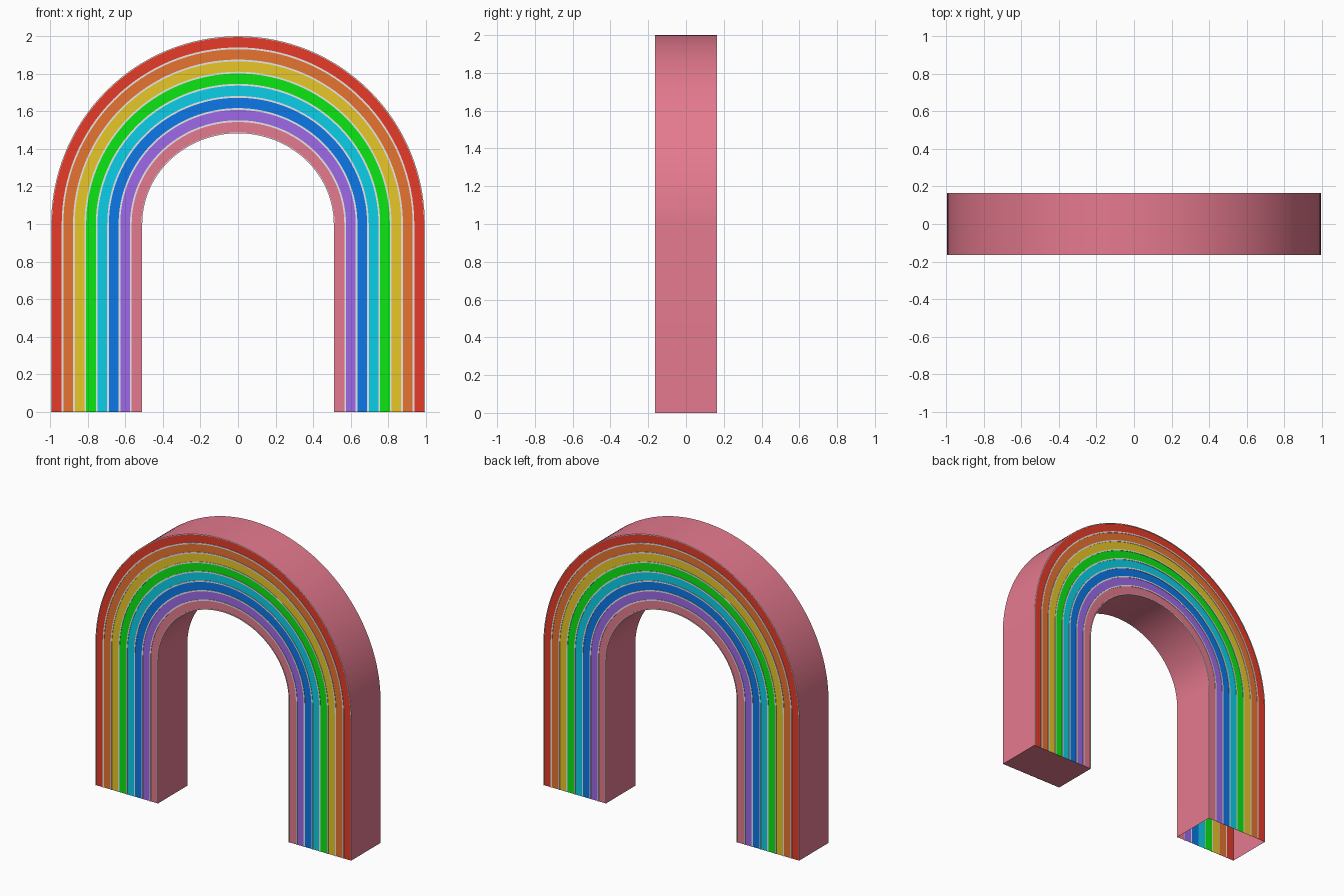
import bpy, bmesh, math

if "Cube" in bpy.data.objects:
    bpy.data.objects.remove(bpy.data.objects["Cube"])

BANDS = 8
SEG = 64
DEPTH = 0.162      # half depth of the body
LINE_TOP = 0.165   # half depth including the thin pale lines
LINE_W = 0.075     # line width, as a fraction of one band


def srgb(r, g, b):
    return [((c / 255 + 0.055) / 1.055) ** 2.4 if c > 10 else c / 255 / 12.92
            for c in (r, g, b)] + [1.0]


COLOURS = [
    ("red", (231, 59, 41)), ("orange", (231, 116, 49)),
    ("yellow", (231, 199, 39)), ("green", (12, 231, 19)),
    ("cyan", (12, 207, 231)), ("blue", (12, 120, 231)),
    ("purple", (158, 105, 231)), ("pink", (229, 122, 143)),
    ("pale_grey", (231, 231, 231)),
]
MATS = []
for name, rgb in COLOURS:
    m = bpy.data.materials.new(name)
    m.diffuse_color = srgb(*rgb)
    m.use_nodes = True
    m.node_tree.nodes["Principled BSDF"].inputs["Base Color"].default_value = m.diffuse_color
    MATS.append(m)
PINK, GREY = 7, 8


def arch(t):
    """Arch outline in (x, z); t = 0 is the outer edge, t = 1 the inner edge."""
    rx, rz = 0.995 - 0.485 * t, 1.0 - 0.517 * t
    pts = [(-rx, 0.0)]
    for i in range(SEG + 1):
        a = math.pi * (1 - i / SEG)
        pts.append((rx * math.cos(a), 1 + rz * math.sin(a)))
    return pts + [(rx, 0.0)]


def row(bm, t, y):
    return [bm.verts.new((x, y, z)) for x, z in arch(t)]


def strip(bm, a, b, mat):
    for i in range(len(a) - 1):
        f = bm.faces.new((a[i], a[i + 1], b[i + 1], b[i]))
        f.material_index = mat


def finish(bm, name):
    bmesh.ops.recalc_face_normals(bm, faces=bm.faces)
    me = bpy.data.meshes.new(name)
    bm.to_mesh(me)
    bm.free()
    for m in MATS:
        me.materials.append(m)
    ob = bpy.data.objects.new(name, me)
    bpy.context.collection.objects.link(ob)
    bpy.ops.object.select_all(action='DESELECT')
    ob.select_set(True)
    bpy.context.view_layer.objects.active = ob
    bpy.ops.object.shade_smooth_by_angle(angle=math.radians(30))


# Hollow arch body: striped front and back, pink outside and inside
bm = bmesh.new()
front = [row(bm, i / BANDS, -DEPTH) for i in range(BANDS + 1)]
back = [row(bm, i / BANDS, DEPTH) for i in range(BANDS + 1)]
for i in range(BANDS):
    strip(bm, front[i], front[i + 1], i)
    strip(bm, back[i], back[i + 1], i)
strip(bm, front[0], back[0], PINK)
strip(bm, front[-1], back[-1], PINK)
# Only the right foot is closed; the left foot is open underneath
cap = bm.faces.new([r[-1] for r in front] + [r[-1] for r in reversed(back)])
cap.material_index = PINK
finish(bm, "arch_body")

# Thin raised pale lines between the stripes and along both edges
for name, s in (("front_lines", -1), ("back_lines", 1)):
    bm = bmesh.new()
    for i in range(BANDS + 1):
        t0 = max(0, i - LINE_W) / BANDS
        t1 = min(BANDS, i + LINE_W) / BANDS
        rows = [row(bm, t, s * y) for t, y in
                ((t0, DEPTH), (t0, LINE_TOP), (t1, LINE_TOP), (t1, DEPTH))]
        for k in range(4):
            strip(bm, rows[k], rows[(k + 1) % 4], GREY)
        for end in (0, -1):
            bm.faces.new([r[end] for r in rows]).material_index = GREY
    finish(bm, name)
